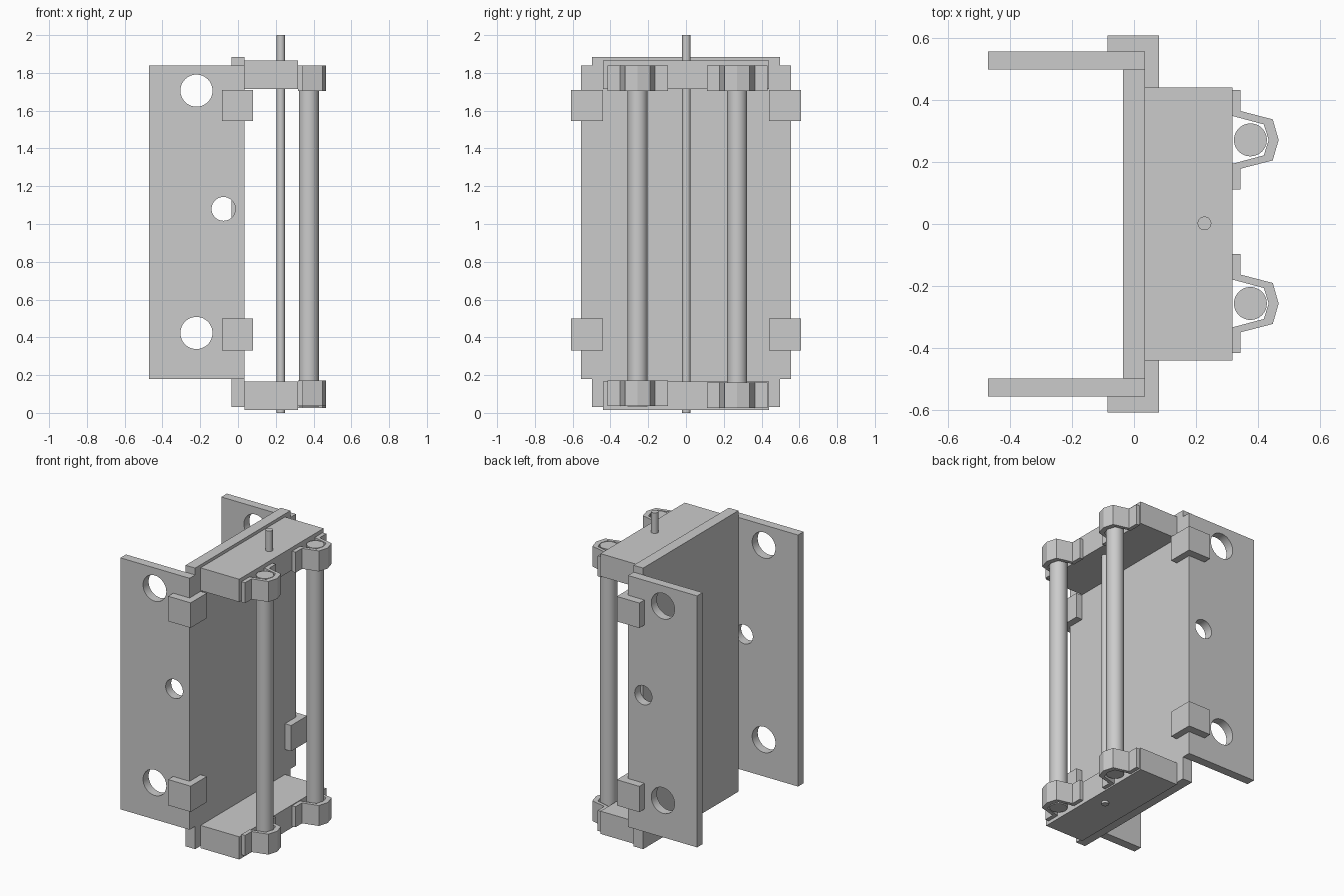
import bpy, bmesh
from math import pi

if "Cube" in bpy.data.objects:
    bpy.data.objects.remove(bpy.data.objects["Cube"])


def finish(name, bm):
    bmesh.ops.recalc_face_normals(bm, faces=bm.faces)
    me = bpy.data.meshes.new(name)
    bm.to_mesh(me)
    bm.free()
    ob = bpy.data.objects.new(name, me)
    bpy.context.collection.objects.link(ob)
    return ob


def prism(name, pts, z0, z1):
    """Extrude an xy outline from z0 to z1."""
    bm = bmesh.new()
    face = bm.faces.new([bm.verts.new((x, y, z0)) for x, y in pts])
    ext = bmesh.ops.extrude_face_region(bm, geom=[face])
    verts = [g for g in ext["geom"] if isinstance(g, bmesh.types.BMVert)]
    bmesh.ops.translate(bm, vec=(0, 0, z1 - z0), verts=verts)
    return finish(name, bm)


def box(name, x0, x1, y0, y1, z0, z1):
    return prism(name, [(x0, y0), (x1, y0), (x1, y1), (x0, y1)], z0, z1)


def activate(ob):
    bpy.ops.object.select_all(action='DESELECT')
    ob.select_set(True)
    bpy.context.view_layer.objects.active = ob


def cylinder(name, r, depth, loc, rot=(0, 0, 0)):
    bpy.ops.mesh.primitive_cylinder_add(vertices=48, radius=r, depth=depth,
                                        location=loc, rotation=rot)
    ob = bpy.context.object
    ob.name = name
    bpy.ops.object.shade_smooth_by_angle()
    return ob


# Main back plate
box("back_plate", -0.035, 0.035, -0.497, 0.497, 0.03, 1.885)

# Side plates with three drilled holes, and corner clips
for s, side in ((-1, "front"), (1, "rear")):
    ya, yb = sorted((s * 0.497, s * 0.555))
    plate = box(side + "_side_plate", -0.47, 0.035, ya, yb, 0.18, 1.84)
    for x, z, r in ((-0.22, 1.706, 0.085), (-0.22, 0.423, 0.085), (-0.077, 1.08, 0.063)):
        cutter = cylinder("hole_cutter", r, 0.2, (x, s * 0.526, z), (pi / 2, 0, 0))
        cutter.hide_render = True
        activate(plate)
        mod = plate.modifiers.new("hole", 'BOOLEAN')
        mod.operation = 'DIFFERENCE'
        mod.solver = 'EXACT'
        mod.object = cutter
        bpy.ops.object.modifier_apply(modifier=mod.name)
        bpy.data.objects.remove(cutter)
    activate(plate)
    bpy.ops.object.shade_smooth_by_angle()

    clip = [(-0.085, 0.555), (0.035, 0.555), (0.035, 0.44),
            (0.08, 0.44), (0.08, 0.608), (-0.085, 0.608)]
    for level, z0, z1 in (("lower", 0.33, 0.50), ("upper", 1.545, 1.71)):
        prism(f"{side}_{level}_corner_clip", [(x, s * y) for x, y in clip], z0, z1)

# End blocks
box("bottom_block", 0.035, 0.317, -0.44, 0.44, 0.015, 0.165)
box("top_block", 0.035, 0.317, -0.44, 0.44, 1.715, 1.865)

# Thin central rod
cylinder("centre_rod", 0.022, 2.0, (0.227, 0.002, 1.0))

# Thick rods held by flanged clamps
outer = [(0.317, 0.16), (0.343, 0.16), (0.343, 0.093), (0.447, 0.066), (0.466, 0)]
inner = [(0.434, 0), (0.418, 0.05), (0.317, 0.077)]
profile = (outer + [(x, -y) for x, y in reversed(outer[:-1])]
           + [(x, -y) for x, y in reversed(inner[1:])] + inner)
for side, yc, zb in (("front", -0.256, 0.037), ("rear", 0.271, 0.025)):
    cylinder(side + "_guide_rod", 0.053, 1.805, (0.375, yc, 0.9375))
    pts = [(x, yc + y) for x, y in profile]
    prism(side + "_lower_clamp", pts, zb, zb + 0.135)
    prism(side + "_upper_clamp", pts, 1.705, 1.84)
